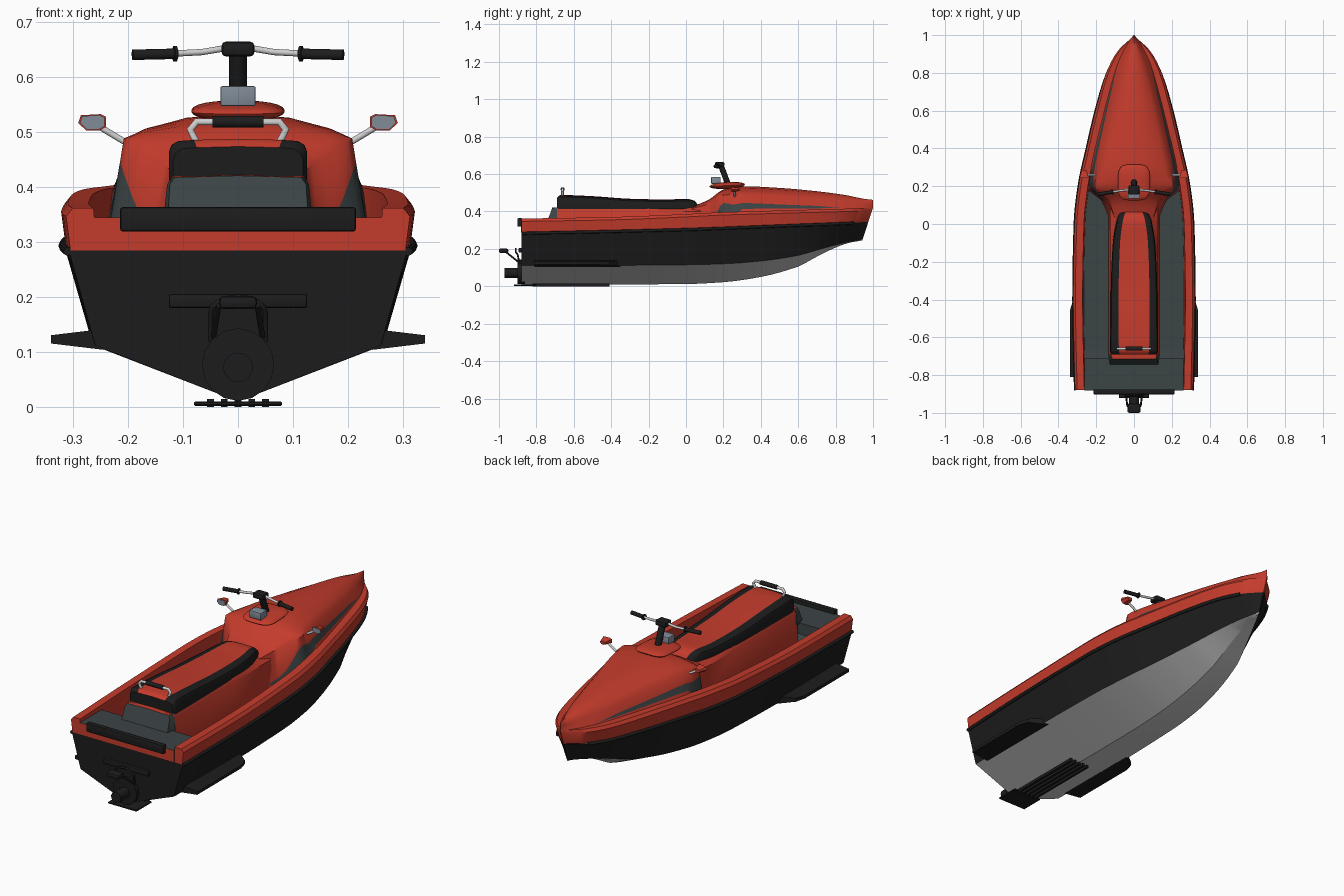
import bpy, bmesh, math

if "Cube" in bpy.data.objects:
    bpy.data.objects.remove(bpy.data.objects["Cube"])


def material(name, rgb):
    m = bpy.data.materials.new(name)
    m.diffuse_color = (*rgb, 1)
    m.use_nodes = True
    m.node_tree.nodes["Principled BSDF"].inputs["Base Color"].default_value = m.diffuse_color
    return m


RED = material("red_paint", (0.55, 0.044, 0.025))
BLACK = material("black_rubber", (0.012, 0.012, 0.012))
GREY = material("dark_grey_mat", (0.045, 0.058, 0.06))
BOTTOM = material("hull_bottom_grey", (0.58, 0.58, 0.58))
STEEL = material("blue_grey_metal", (0.22, 0.26, 0.31))
WHITE = material("pale_metal", (0.62, 0.62, 0.62))


def smooth(ob, angle=35):
    bpy.ops.object.select_all(action='DESELECT')
    bpy.context.view_layer.objects.active = ob
    ob.select_set(True)
    bpy.ops.object.shade_smooth_by_angle(angle=math.radians(angle))


def finish(name, bm, mats, angle=35):
    bmesh.ops.recalc_face_normals(bm, faces=bm.faces)
    me = bpy.data.meshes.new(name)
    bm.to_mesh(me)
    bm.free()
    for m in mats:
        me.materials.append(m)
    ob = bpy.data.objects.new(name, me)
    bpy.context.collection.objects.link(ob)
    smooth(ob, angle)
    return ob


def resample(table, n):
    """Monotone cubic interpolation of every column over the first one."""
    def rise(i, c):
        return (table[i + 1][c] - table[i][c]) / (table[i + 1][0] - table[i][0])

    def slope(i, c):
        if i in (0, len(table) - 1):
            return rise(max(i - 1, 0), c)
        a, b = rise(i - 1, c), rise(i, c)
        return 0 if a * b <= 0 else 2 * a * b / (a + b)
    out = []
    for i in range(len(table) - 1):
        p, q = table[i], table[i + 1]
        h = q[0] - p[0]
        for k in range(n):
            t = k / n
            row = [p[0] + h * t]
            for c in range(1, len(p)):
                row.append((2*t**3 - 3*t*t + 1) * p[c] + (t**3 - 2*t*t + t) * h * slope(i, c)
                           + (3*t*t - 2*t**3) * q[c] + (t**3 - t*t) * h * slope(i + 1, c))
            out.append(row)
    return out + [list(table[-1])]


def loft(name, sections, row_mats, mats, cap_mat, angle=35):
    """Skin half sections (outer edge to centre line), mirrored over x."""
    bm = bmesh.new()
    rings = []
    for sec in sections:
        full = sec + [(-x, y, z) for x, y, z in reversed(sec[:-1])]
        rings.append([bm.verts.new(p) for p in full])
    rows = row_mats + row_mats[::-1]
    for a, b in zip(rings, rings[1:]):
        for i, m in enumerate(rows):
            bm.faces.new((a[i], a[i + 1], b[i + 1], b[i])).material_index = m
    for ring in (rings[0], rings[-1]):
        bm.faces.new(ring).material_index = cap_mat
    return finish(name, bm, mats, angle)


def box(name, lo, hi, mat, bevel=0.0, segs=2, back=None):
    bm = bmesh.new()
    bmesh.ops.create_cube(bm, size=1)
    for v in bm.verts:
        v.co = [(l + h) / 2 + c * (h - l) for c, l, h in zip(v.co, lo, hi)]
    if back:
        bm.normal_update()
        for f in bm.faces:
            f.material_index = int(f.normal.y < -0.9)
    if bevel:
        bmesh.ops.bevel(bm, geom=bm.edges[:], offset=bevel, segments=segs,
                        affect='EDGES', profile=0.5)
    return finish(name, bm, [mat, back] if back else [mat])


def tube(name, pts, r, mat, res=3):
    cu = bpy.data.curves.new(name, 'CURVE')
    cu.dimensions = '3D'
    cu.bevel_depth, cu.bevel_resolution, cu.use_fill_caps = r, res, True
    sp = cu.splines.new('POLY')
    sp.points.add(len(pts) - 1)
    for p, co in zip(sp.points, pts):
        p.co = (*co, 1)
    cu.materials.append(mat)
    ob = bpy.data.objects.new(name, cu)
    bpy.context.collection.objects.link(ob)
    bpy.ops.object.select_all(action='DESELECT')
    bpy.context.view_layer.objects.active = ob
    ob.select_set(True)
    bpy.ops.object.convert(target='MESH')
    smooth(bpy.context.object, 50)


def rake(x, y, z):
    """Lean the stem backwards below the deck line."""
    t = min(max((y - 0.6) / 0.4, 0), 1)
    return (x, y - t * (0.42 - z) * 0.33, z)


def floor_z(y, zb):
    """Footwell floor, shallow under the rear deck and under the cowl."""
    if y < -0.87:
        return 0.29
    return 0.23 + (zb + 0.005 - 0.23) * min(max((y - 0.2) / 0.15, 0), 1)


# Hull stations: y, keel z, chine x, chine z, side x, side z, gunwale z
stations = resample([
    (-0.88, 0.010, 0.260, 0.112, 0.305, 0.285, 0.362),
    (-0.40, 0.010, 0.264, 0.112, 0.314, 0.295, 0.370),
    (0.00, 0.012, 0.256, 0.115, 0.307, 0.305, 0.386),
    (0.20, 0.022, 0.237, 0.120, 0.286, 0.312, 0.396),
    (0.40, 0.050, 0.200, 0.135, 0.243, 0.320, 0.402),
    (0.60, 0.105, 0.148, 0.165, 0.196, 0.328, 0.408),
    (0.80, 0.190, 0.082, 0.212, 0.140, 0.335, 0.413),
    (0.92, 0.232, 0.035, 0.238, 0.080, 0.340, 0.417),
    (1.00, 0.245, 0.001, 0.250, 0.002, 0.345, 0.420)], 4)

loft("hull", [[rake(w + 0.003, y, zb), rake(cx, y, cz), rake(0, y, k)]
              for y, k, cx, cz, w, zb, zs in stations],
     [0, 1], [BLACK, BOTTOM], 0, 20)

# Red topsides with gunwale and sunken footwell
sections = []
for y, k, cx, cz, w, zb, zs in stations:
    flare = w + 0.008 * min(1, w / 0.1)
    fz = floor_z(y, zb)
    sections.append([rake(w, y, zb), rake(flare, y, zs - 0.015),
                     rake(max(flare - 0.012, 0.001), y, zs),
                     rake(max(flare - 0.05, 0.0008), y, zs),
                     rake(max(flare - 0.056, 0.0005), y, fz), rake(0, y, fz)])
loft("topsides", sections, [0, 0, 0, 0, 1], [RED, GREY], 0)

# Cowl stations: y, base x, base z, shoulder x, shoulder z, top z, stripe size
cowl = resample([
    (0.03, 0.130, 0.230, 0.100, 0.415, 0.425, 0.00),
    (0.12, 0.170, 0.230, 0.135, 0.440, 0.462, 0.12),
    (0.20, 0.250, 0.230, 0.208, 0.488, 0.517, 0.58),
    (0.30, 0.233, 0.385, 0.188, 0.492, 0.535, 0.30),
    (0.50, 0.186, 0.395, 0.146, 0.478, 0.526, 0.25),
    (0.70, 0.135, 0.402, 0.102, 0.462, 0.508, 0.20),
    (0.85, 0.090, 0.408, 0.062, 0.450, 0.488, 0.00),
    (0.95, 0.040, 0.412, 0.026, 0.437, 0.468, 0.00),
    (1.00, 0.002, 0.418, 0.001, 0.430, 0.462, 0.00)], 4)
sections = []
for y, bx, bz, sx, sz, top, s in cowl:
    side = [(bx + (sx - bx) * t, y, bz + (sz - bz) * t) for t in (0, 0.25, 0.26 + s, 1)]
    sections.append(side + [(sx * 0.85, y, sz + (top - sz) * 0.38),
                            (sx * 0.5, y, sz + (top - sz) * 0.8), (0, y, top)])
loft("front_cowl", sections, [0, 1, 0, 0, 0, 0], [RED, GREY], 0, 50)

# Rear deck, seat pedestal and seat
box("rear_deck", (-0.262, -0.882, 0.288), (0.262, -0.71, 0.345), GREY, back=RED)
loft("seat_pedestal", [[(0.135, y, 0.225), (0.128, y, 0.40), (x, y, 0.42), (0, y, 0.42)]
                       for y, x in ((-0.70, 0.120), (-0.2, 0.115), (0.08, 0.085))],
     [0, 0, 0], [RED], 0)
loft("pedestal_back", [[(0.128, -0.745, 0.34), (0.124, -0.72, 0.405), (0.115, -0.715, 0.418),
                        (0, -0.715, 0.421)],
                       [(0.136, -0.69, 0.34), (0.129, -0.69, 0.405), (0.121, -0.69, 0.419),
                        (0, -0.69, 0.422)]], [0, 0, 1], [GREY, RED], 0)
seat = resample([
    (-0.690, 0.118, 0.472, 0.075), (-0.670, 0.126, 0.486, 0.080), (-0.50, 0.125, 0.480, 0.083),
    (-0.30, 0.122, 0.466, 0.081), (-0.10, 0.112, 0.462, 0.074), (0.00, 0.096, 0.466, 0.062),
    (0.045, 0.082, 0.455, 0.052), (0.065, 0.07, 0.432, 0.045)], 3)
loft("seat", [[(hw, y, 0.412), (hw, y, z - 0.022), (hw - 0.005, y, z - 0.009),
               (hw - 0.017, y, z - 0.002), (sw, y, z), (0, y, z + 0.002)]
              for y, hw, z, sw in seat], [0, 0, 0, 0, 1], [BLACK, RED], 0)

# Grab handle behind the rider
tube("grab_handle", [(-0.075, -0.66, 0.48), (-0.087, -0.66, 0.505), (-0.075, -0.66, 0.519),
                     (0.075, -0.66, 0.519), (0.087, -0.66, 0.505), (0.075, -0.66, 0.48)], 0.007, WHITE)
tube("grab_handle_grip", [(-0.046, -0.66, 0.519), (0.046, -0.66, 0.519)], 0.011, BLACK)

# Steering pad: a sphere squared off in plan
bm = bmesh.new()
bmesh.ops.create_uvsphere(bm, u_segments=32, v_segments=12, radius=1)
for v in bm.verts:
    x, y, z = v.co
    k = math.hypot(x, y) / max((x**4 + y**4) ** 0.25, 1e-6)
    v.co = (0.085 * x * k, 0.22 + 0.095 * y * k, 0.539 + 0.018 * z + 0.006 * y)
finish("steering_pad", bm, [RED], 60)

# Steering column and handlebars
box("display_block", (-0.032, 0.135, 0.548), (0.032, 0.185, 0.584), STEEL, 0.003)
tube("steering_post", [(0, 0.225, 0.545), (0, 0.185, 0.65)], 0.016, BLACK)
box("steering_clamp", (-0.03, 0.155, 0.638), (0.03, 0.205, 0.665), BLACK, 0.008)
for s in (1, -1):
    tube("handlebar", [(0, 0.18, 0.652), (s * 0.03, 0.18, 0.652), (s * 0.065, 0.178, 0.646),
                       (s * 0.12, 0.168, 0.643)], 0.006, WHITE)
    tube("handlebar_grip", [(s * 0.11, 0.17, 0.643), (s * 0.192, 0.157, 0.641)], 0.010, BLACK)
    tube("grip_flange", [(s * 0.112, 0.17, 0.643), (s * 0.117, 0.169, 0.643)], 0.015, BLACK)
    # Mirrors: tapered red shell with a glass plate facing the rider
    tube("mirror_stalk", [(s * 0.205, 0.26, 0.482), (s * 0.222, 0.26, 0.492),
                          (s * 0.255, 0.26, 0.512)], 0.006, WHITE)
    face = [(0.240, 0.510), (0.252, 0.503), (0.276, 0.503), (0.291, 0.517), (0.286, 0.531),
            (0.250, 0.533), (0.240, 0.528)]
    for part, mat, y0, y1, k0, k1 in (("mirror_shell", RED, 0.247, 0.285, 1.0, 0.55),
                                      ("mirror_glass", STEEL, 0.244, 0.25, 0.88, 0.88)):
        bm = bmesh.new()
        rear, front = ([bm.verts.new((s * (0.265 + (x - 0.265) * k), y, 0.518 + (z - 0.518) * k))
                        for x, z in face] for y, k in ((y0, k0), (y1, k1)))
        bm.faces.new(rear)
        bm.faces.new(front)
        for i in range(7):
            bm.faces.new((rear[i], rear[i - 1], front[i - 1], front[i]))
        finish(part, bm, [mat])
    # Rub rail along the hull side
    tube("rub_rail", [rake(s * (w + 0.005), y, zb - 0.002)
                      for y, k, cx, cz, w, zb, zs in stations if y < 0.93], 0.008, BLACK, 2)
    # Side stabiliser fins
    bm = bmesh.new()
    outline = [(0.245, -0.81), (0.34, -0.81), (0.34, -0.46), (0.325, -0.41), (0.245, -0.35)]
    low = [bm.verts.new((s * x, y, 0.104 + (x - 0.245) * 0.12)) for x, y in outline]
    high = [bm.verts.new((s * x, y, 0.142 - (x - 0.245) * 0.12)) for x, y in outline]
    bm.faces.new(low)
    bm.faces.new(high)
    for i in range(5):
        bm.faces.new((low[i], low[i - 1], high[i - 1], high[i]))
    finish("stabiliser_fin", bm, [BLACK])

# Stern bumper, step rail and jet drive
box("stern_bumper", (-0.215, -0.902, 0.319), (0.215, -0.875, 0.364), BLACK, 0.006)
box("stern_rail", (-0.126, -0.895, 0.180), (0.126, -0.875, 0.206), BLACK, 0.005)
tube("jet_housing", [(0, -0.86, 0.077), (0, -0.9, 0.077)], 0.066, BLACK, 6)
tube("jet_nozzle", [(0, -0.9, 0.072), (0, -0.97, 0.072)], 0.027, BLACK, 6)
tube("tow_hoop", [(-0.05, -0.89, 0.12), (-0.05, -0.90, 0.17)]
     + [(-0.05 * math.cos(t * math.pi / 8), -0.91, 0.17 + 0.03 * math.sin(t * math.pi / 8))
        for t in range(1, 8)] + [(0.05, -0.90, 0.17), (0.05, -0.89, 0.12)], 0.005, BLACK)
for s in (1, -1):
    tube("bucket_arm", [(s * 0.045, -0.89, 0.125), (s * 0.035, -0.965, 0.185)], 0.005, BLACK)
box("reverse_bucket", (-0.035, -1.0, 0.178), (0.035, -0.95, 0.202), BLACK, 0.009)

# Ride plate and intake slats beneath the stern
box("ride_plate", (-0.08, -0.92, 0.002), (0.08, -0.80, 0.010), BLACK, 0.002, 1)
for x in (-0.05, -0.025, 0, 0.025, 0.05):
    box("intake_slat", (x - 0.006, -0.82, 0.0), (x + 0.006, -0.41, 0.014), BLACK)
